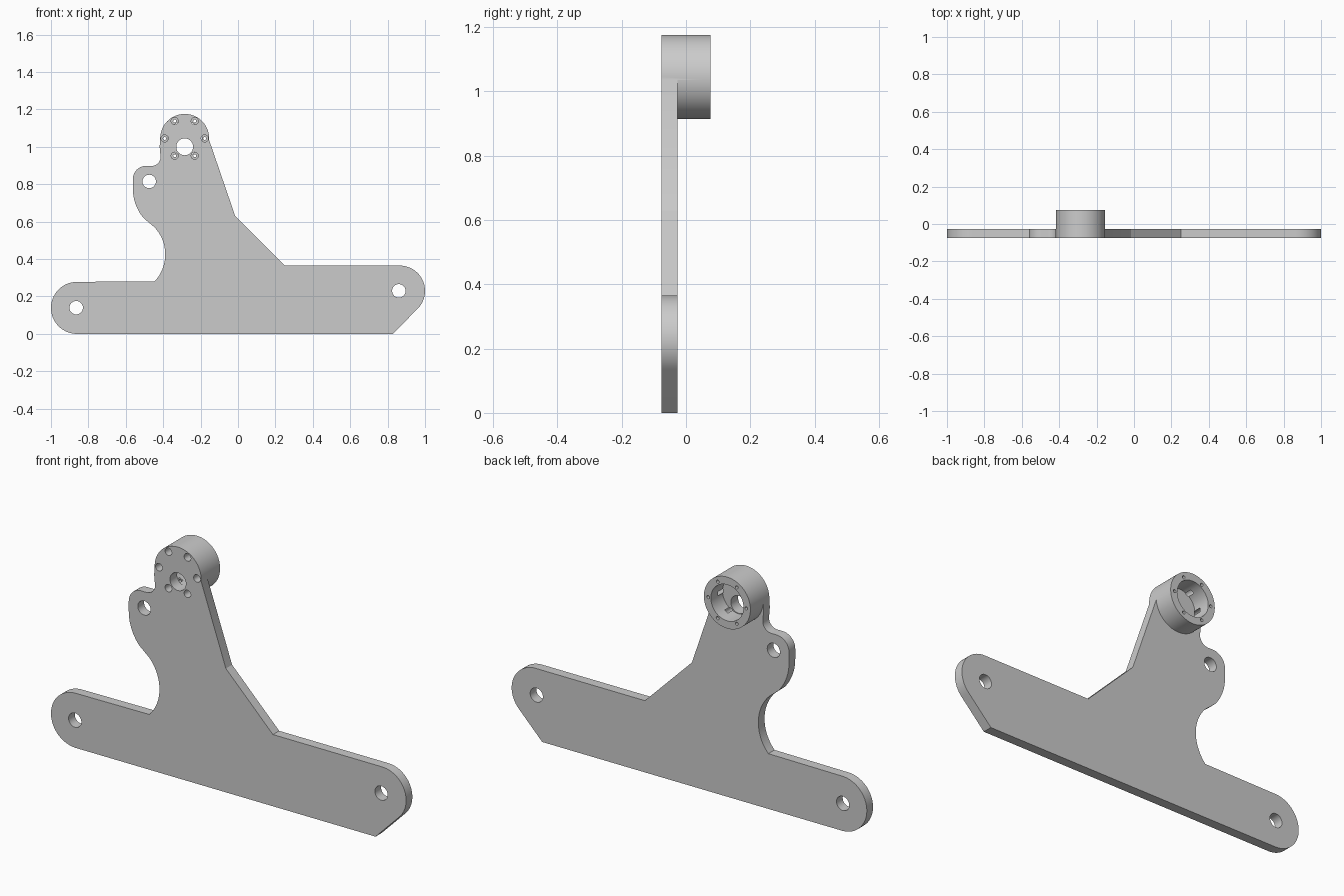
import bpy, bmesh
from math import sin, cos, pi, radians

if "Cube" in bpy.data.objects:
    bpy.data.objects.remove(bpy.data.objects["Cube"])


def arc(cx, cz, r, a0, a1, n=16):
    return [(cx + r * cos(radians(a0 + (a1 - a0) * i / n)),
             cz + r * sin(radians(a0 + (a1 - a0) * i / n))) for i in range(n + 1)]


def prism(name, pts, y0, y1):
    bm = bmesh.new()
    face = bm.faces.new([bm.verts.new((x, y0, z)) for x, z in pts])
    ext = bmesh.ops.extrude_face_region(bm, geom=[face])
    verts = [v for v in ext["geom"] if isinstance(v, bmesh.types.BMVert)]
    bmesh.ops.translate(bm, verts=verts, vec=(0, y1 - y0, 0))
    bmesh.ops.recalc_face_normals(bm, faces=bm.faces)
    me = bpy.data.meshes.new(name)
    bm.to_mesh(me)
    bm.free()
    ob = bpy.data.objects.new(name, me)
    bpy.context.collection.objects.link(ob)
    return ob


def disc(name, x, z, r, y0, y1, n=32):
    return prism(name, arc(x, z, r, 0, 360, n)[:-1], y0, y1)


def boolean(target, tool, op):
    tool.hide_render = True
    mod = target.modifiers.new(op, 'BOOLEAN')
    mod.operation, mod.object, mod.solver = op, tool, 'EXACT'
    bpy.context.view_layer.objects.active = target
    bpy.ops.object.modifier_apply(modifier=mod.name)
    bpy.data.objects.remove(tool, do_unlink=True)


FRONT, PLATE_BACK, BACK = -0.076, -0.026, 0.076
BX, BZ = -0.285, 1.045      # boss centre

# Plate outline, anticlockwise from the bottom right corner
outline = [(0.828, 0)]
outline += arc(0.865, 0.23, 0.135, -45, 90, 24)             # right rounded end
outline += [(0.25, 0.365), (-0.015, 0.63), (-0.159, 1.05), (-0.2, 1.06), (-0.37, 1.06)]
outline += [(-0.416, 1.045), (-0.419, 1.0)]
outline += arc(-0.462, 0.946, 0.048, 10, -90, 12)           # small inner fillet
outline += arc(-0.492, 0.828, 0.070, 90, 180, 14)           # ear corner
outline += arc(-0.322, 0.775, 0.240, 180, 221, 14)          # ear lower sweep
outline += arc(-0.600, 0.425, 0.211, 44, -43, 24)           # large scallop
outline += arc(-0.861, 0.139, 0.139, 90, 270, 32)           # left rounded end

bracket = prism("bracket_plate", outline, FRONT, PLATE_BACK)

# Cylindrical housing joined to the plate top
boolean(bracket, disc("housing", BX, BZ, 0.131, FRONT, BACK, 80), 'UNION')

# Mounting holes through the plate
for x, z in [(-0.865, 0.14), (0.86, 0.23), (-0.475, 0.815)]:
    boolean(bracket, disc("mount_hole", x, z, 0.036, -0.2, 0.2), 'DIFFERENCE')

# Housing bore open at the back and off-centre shaft hole
boolean(bracket, disc("bore", BX, BZ, 0.092, -0.018, 0.2, 64), 'DIFFERENCE')
boolean(bracket, disc("shaft_hole", BX, 1.0, 0.045, -0.2, 0.0, 40), 'DIFFERENCE')

# Ring of six counterbored screw holes
for i in range(6):
    x, z = BX + 0.107 * cos(i * pi / 3), BZ + 0.107 * sin(i * pi / 3)
    boolean(bracket, disc("counterbore", x, z, 0.019, -0.2, 0.018, 24), 'DIFFERENCE')
    boolean(bracket, disc("screw_hole", x, z, 0.008, -0.1, 0.2, 16), 'DIFFERENCE')

bpy.ops.object.select_all(action='DESELECT')
bracket.select_set(True)
bpy.context.view_layer.objects.active = bracket
bpy.ops.object.shade_smooth_by_angle(angle=radians(25))
